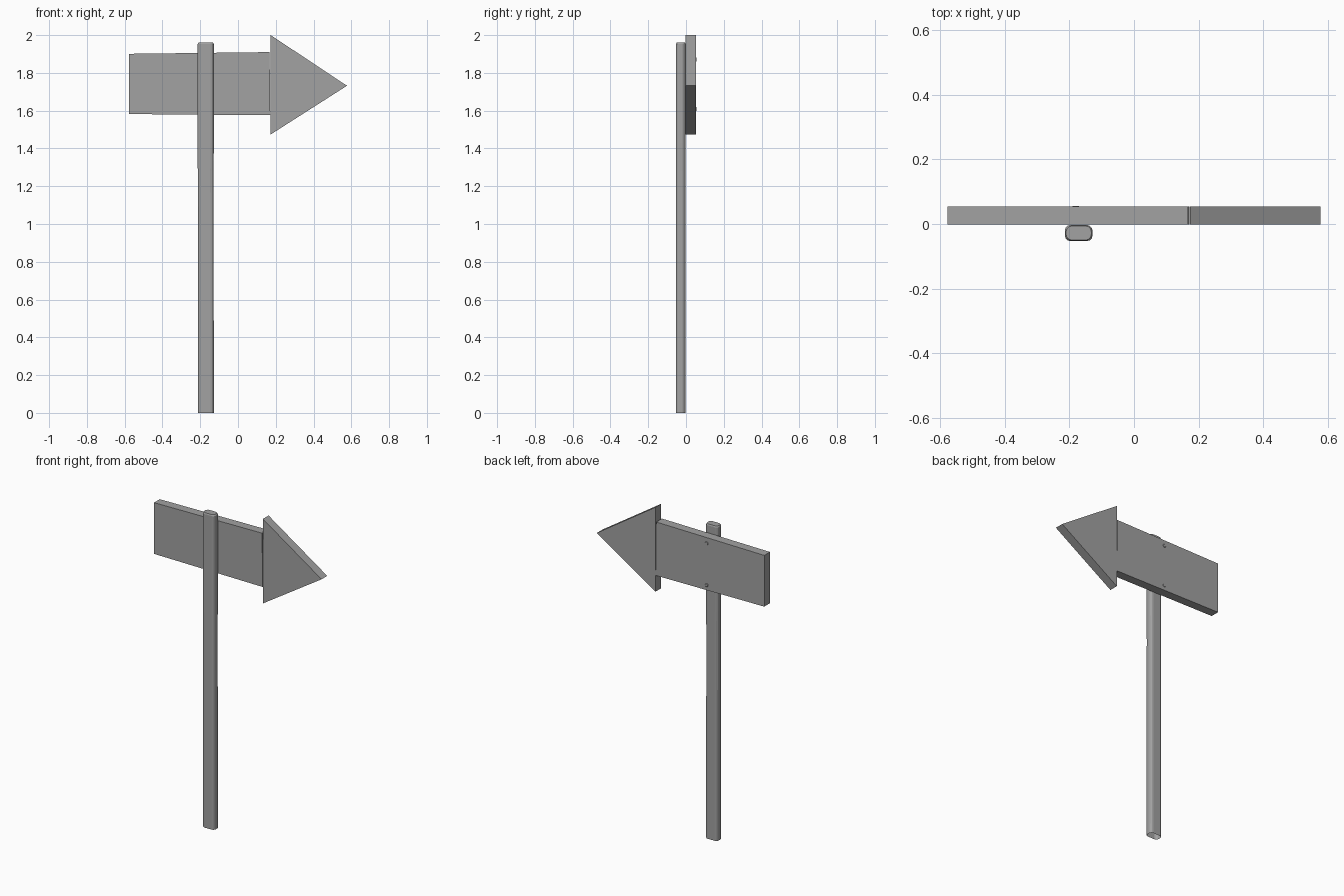
import bpy, bmesh, math
from mathutils import Matrix

if "Cube" in bpy.data.objects:
    bpy.data.objects.remove(bpy.data.objects["Cube"])

GREY = bpy.data.materials.new("dark_grey")
GREY.diffuse_color = (0.36, 0.36, 0.36, 1)
GREY.use_nodes = True
GREY.node_tree.nodes["Principled BSDF"].inputs["Base Color"].default_value = GREY.diffuse_color


def finish(name, bm):
    bmesh.ops.recalc_face_normals(bm, faces=bm.faces)
    mesh = bpy.data.meshes.new(name)
    bm.to_mesh(mesh)
    bm.free()
    mesh.materials.append(GREY)
    obj = bpy.data.objects.new(name, mesh)
    bpy.context.collection.objects.link(obj)
    return obj


def plank(name, outline, y0, y1):
    """Extrude an x-z outline from y0 to y1."""
    bm = bmesh.new()
    face = bm.faces.new([bm.verts.new((x, y0, z)) for x, z in outline])
    out = bmesh.ops.extrude_face_region(bm, geom=[face])
    verts = [v for v in out["geom"] if isinstance(v, bmesh.types.BMVert)]
    bmesh.ops.translate(bm, verts=verts, vec=(0, y1 - y0, 0))
    return finish(name, bm)


def ring(bm, z, cx, cy, hx, hy, r, steps=3):
    """Rounded rectangle loop at height z."""
    loop = []
    for i, (sx, sy) in enumerate([(1, 1), (-1, 1), (-1, -1), (1, -1)]):
        for k in range(steps + 1):
            a = math.pi / 2 * (i + k / steps)
            loop.append(bm.verts.new((cx + sx * (hx - r) + r * math.cos(a),
                                      cy + sy * (hy - r) + r * math.sin(a), z)))
    return loop


BACK, FRONT = 0.054, -0.002

# Sign board, slightly flared toward the arrow head
plank("sign_board", [(-0.577, 1.582), (0.171, 1.576), (0.167, 1.910), (-0.577, 1.901)],
      FRONT, BACK)

# Arrow head
plank("arrow_head", [(0.173, 1.474), (0.577, 1.732), (0.173, 2.0)], FRONT, BACK)

# Rounded post, open underneath, with a softened top edge
bm = bmesh.new()
rings = [ring(bm, z, cx, -0.028, hx, hy, 0.018) for z, cx, hx, hy in [
    (0.0, -0.170, 0.042, 0.025), (1.28, -0.171, 0.042, 0.025),
    (1.43, -0.171, 0.043, 0.025), (1.952, -0.171, 0.043, 0.025),
    (1.960, -0.171, 0.039, 0.022)]]
for lo, hi in zip(rings, rings[1:]):
    n = len(lo)
    for i in range(n):
        bm.faces.new((lo[i], lo[(i + 1) % n], hi[(i + 1) % n], hi[i]))
bm.faces.new(rings[-1])
finish("post", bm)

# Nail heads on the back of the board
for label, z in (("lower", 1.61), ("upper", 1.87)):
    bm = bmesh.new()
    bmesh.ops.create_cone(bm, cap_ends=True, segments=10, radius1=0.013, radius2=0.009,
                          depth=0.004,
                          matrix=Matrix.Translation((-0.18, BACK, z))
                          @ Matrix.Rotation(-math.pi / 2, 4, 'X'))
    finish(label + "_nail", bm)
